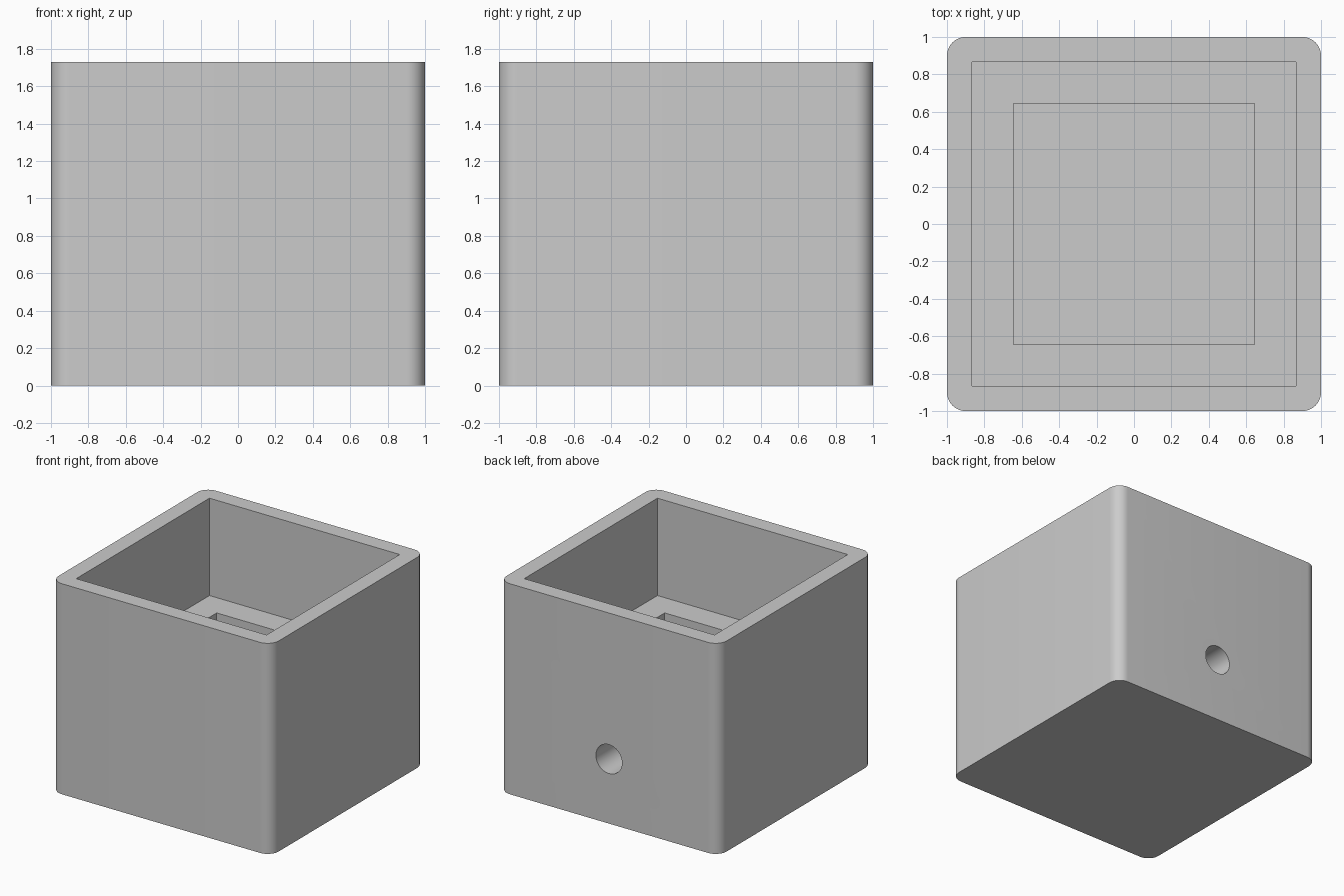
import bpy
import bmesh
from math import radians
from mathutils import Matrix

HEIGHT = 1.73
LEDGE_Z = 0.93      # step inside the box
FLOOR_Z = 0.135     # bottom of the inner well

default = bpy.data.objects.get("Cube")
if default:
    bpy.data.objects.remove(default, do_unlink=True)

grey = bpy.data.materials.new("light_grey")
grey.use_nodes = True
grey.diffuse_color = (0.6, 0.6, 0.6, 1)
grey.node_tree.nodes["Principled BSDF"].inputs["Base Color"].default_value = (0.6, 0.6, 0.6, 1)


def to_object(name, bm):
    bmesh.ops.recalc_face_normals(bm, faces=bm.faces)
    mesh = bpy.data.meshes.new(name)
    bm.to_mesh(mesh)
    bm.free()
    mesh.materials.append(grey)
    obj = bpy.data.objects.new(name, mesh)
    bpy.context.collection.objects.link(obj)
    return obj


def square_block(name, half, z0, z1, radius=0):
    """Square block between two heights, with optional rounded upright edges."""
    bm = bmesh.new()
    place = Matrix.Translation((0, 0, (z0 + z1) / 2)) @ Matrix.Diagonal((2 * half, 2 * half, z1 - z0, 1))
    bmesh.ops.create_cube(bm, size=1, matrix=place)
    if radius:
        upright = [e for e in bm.edges if abs(e.verts[0].co.z - e.verts[1].co.z) > 0.1]
        bmesh.ops.bevel(bm, geom=upright, offset=radius, segments=10, profile=0.5, affect='EDGES')
    return to_object(name, bm)


def cylinder_along_y(name, radius, length, centre):
    bm = bmesh.new()
    place = Matrix.Translation(centre) @ Matrix.Rotation(radians(90), 4, 'X')
    bmesh.ops.create_cone(bm, cap_ends=True, segments=48, radius1=radius, radius2=radius,
                          depth=length, matrix=place)
    return to_object(name, bm)


# Outer shell
box = square_block("box_body", 1, 0, HEIGHT, radius=0.1)

# Wide upper cavity, narrower well below it, and the cable hole through the back wall
cutters = [
    square_block("cavity_cutter", 0.865, LEDGE_Z, HEIGHT + 0.2),
    square_block("well_cutter", 0.645, FLOOR_Z, LEDGE_Z + 0.2),
    cylinder_along_y("cable_hole_cutter", 0.119, 0.8, (0, 0.85, 0.53)),
]

bpy.ops.object.select_all(action='DESELECT')
box.select_set(True)
bpy.context.view_layer.objects.active = box
for cutter in cutters:
    cutter.hide_render = True
    cut = box.modifiers.new(cutter.name, 'BOOLEAN')
    cut.operation = 'DIFFERENCE'
    cut.solver = 'EXACT'
    cut.object = cutter
    bpy.ops.object.modifier_apply(modifier=cut.name)
    bpy.data.objects.remove(cutter, do_unlink=True)

# Smooth corners and hole, crisp rims
bpy.ops.object.shade_smooth_by_angle(angle=radians(30))
